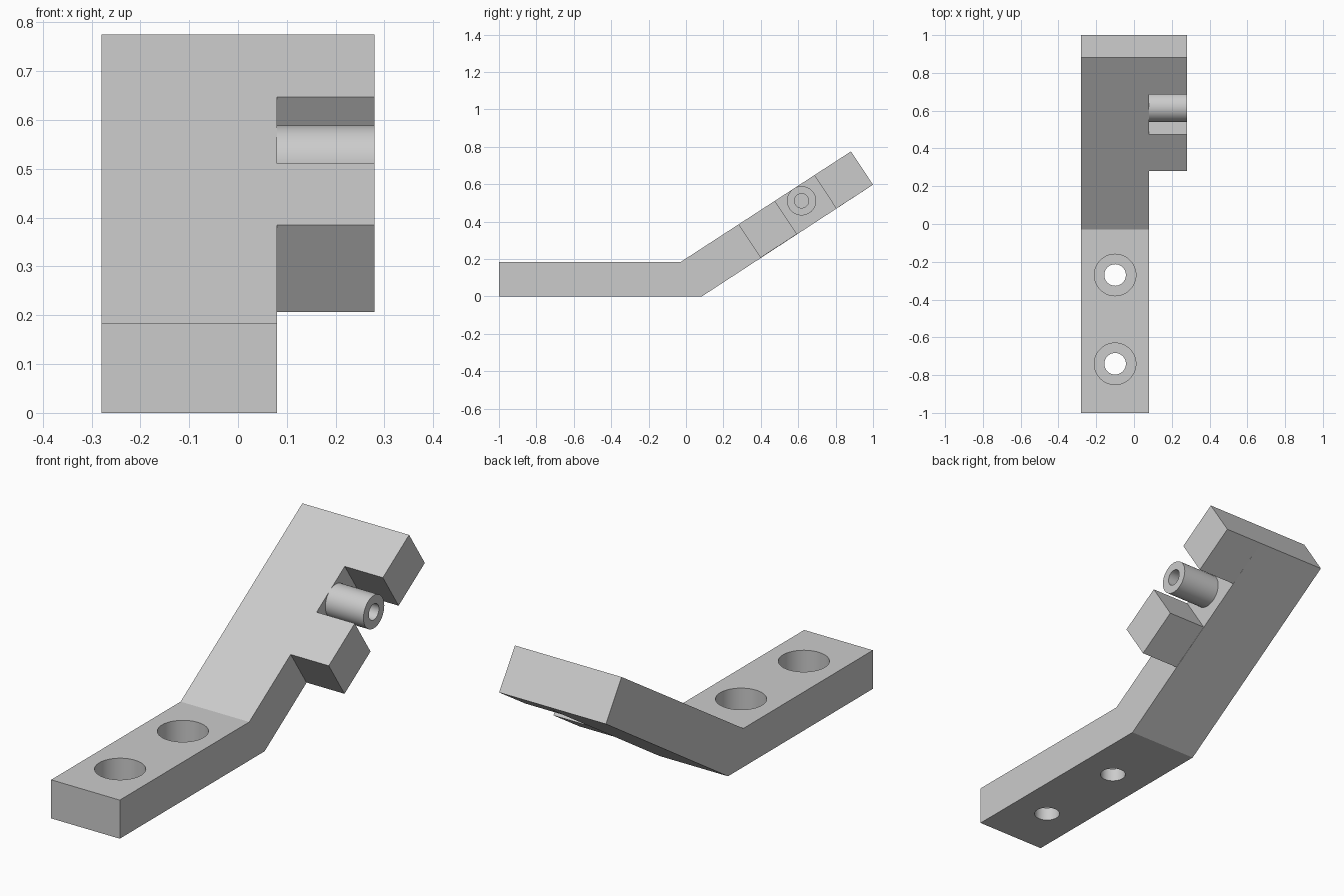
import bpy
import bmesh
import math
from mathutils import Matrix, Vector

cube = bpy.data.objects.get("Cube")
if cube:
    bpy.data.objects.remove(cube, do_unlink=True)

# Single plain grey
grey = bpy.data.materials.new("plain grey")
grey.use_nodes = True
colour = (0.6, 0.6, 0.6, 1)
grey.diffuse_color = colour
grey.node_tree.nodes["Principled BSDF"].inputs["Base Color"].default_value = colour


def finish(name, bm):
    bmesh.ops.recalc_face_normals(bm, faces=bm.faces)
    mesh = bpy.data.meshes.new(name)
    bm.to_mesh(mesh)
    bm.free()
    mesh.materials.append(grey)
    obj = bpy.data.objects.new(name, mesh)
    bpy.context.collection.objects.link(obj)
    return obj


def extrude_side(name, profile, x0, x1):
    """Extrude a (y, z) outline from x0 to x1."""
    bm = bmesh.new()
    face = bm.faces.new([bm.verts.new((x0, y, z)) for y, z in profile])
    out = bmesh.ops.extrude_face_region(bm, geom=[face])
    verts = [v for v in out["geom"] if isinstance(v, bmesh.types.BMVert)]
    bmesh.ops.translate(bm, verts=verts, vec=(x1 - x0, 0, 0))
    return finish(name, bm)


def revolve(name, profile, place, steps=64):
    """Spin a closed (radius, height) outline about z, then place it."""
    bm = bmesh.new()
    verts = [bm.verts.new((r, 0, h)) for r, h in profile]
    edges = [bm.edges.new((a, b)) for a, b in zip(verts, verts[1:])]
    bmesh.ops.spin(bm, geom=verts + edges, cent=(0, 0, 0), axis=(0, 0, 1),
                   angle=math.tau, steps=steps)
    bmesh.ops.remove_doubles(bm, verts=bm.verts, dist=0.0001)
    bmesh.ops.transform(bm, matrix=place, verts=bm.verts)
    return finish(name, bm)


def boolean(target, tool, operation):
    mod = target.modifiers.new(tool.name, "BOOLEAN")
    mod.operation = operation
    mod.solver = "EXACT"
    mod.object = tool
    tool.hide_render = True
    tool.hide_set(True)
    bpy.context.view_layer.objects.active = target
    bpy.ops.object.modifier_apply(modifier=mod.name)
    bpy.data.objects.remove(tool, do_unlink=True)


LEFT, INNER, OUTER = -0.28, 0.08, 0.28
THICK = 0.183
low_start, low_end = Vector((0.085, 0)), Vector((1, 0.597))
top_start, top_end = Vector((-0.03, THICK)), Vector((0.882, 0.775))

# Bent bar
bracket = extrude_side("bracket", [(-1, 0), low_start, low_end, top_end,
                                   top_start, (-1, THICK)], LEFT, INNER)

# Two side arms, square to the sloping part
slope = (top_end - top_start).normalized()
across = low_end - top_end
length = (top_end - top_start).length
for name, start, end in (("lower_arm", 0.37, 0.602), ("upper_arm", 0.853, length)):
    a, b = top_start + slope * start, top_start + slope * end
    arm = extrude_side(name, [a, b, b + across, a + across], INNER, OUTER)
    boolean(bracket, arm, "UNION")

# Counterbored screw holes
for i, y in enumerate((-0.27, -0.74)):
    cutter = revolve(f"hole_cutter_{i}",
                     [(0, -0.1), (0.057, -0.1), (0.057, 0.063),
                      (0.11, 0.063), (0.11, 0.3), (0, 0.3)],
                     Matrix.Translation((-0.1, y, 0)))
    boolean(bracket, cutter, "DIFFERENCE")

# Hollow pin between the arms
pin = revolve("pin", [(0.078, 0), (0.078, 0.2), (0.038, 0.2), (0.038, 0), (0.078, 0)],
              Matrix.Translation((INNER, 0.618, 0.511)) @ Matrix.Rotation(math.pi / 2, 4, "Y"))

for obj in (bracket, pin):
    bpy.ops.object.select_all(action="DESELECT")
    obj.select_set(True)
    bpy.context.view_layer.objects.active = obj
    bpy.ops.object.shade_smooth_by_angle(angle=math.radians(30))
